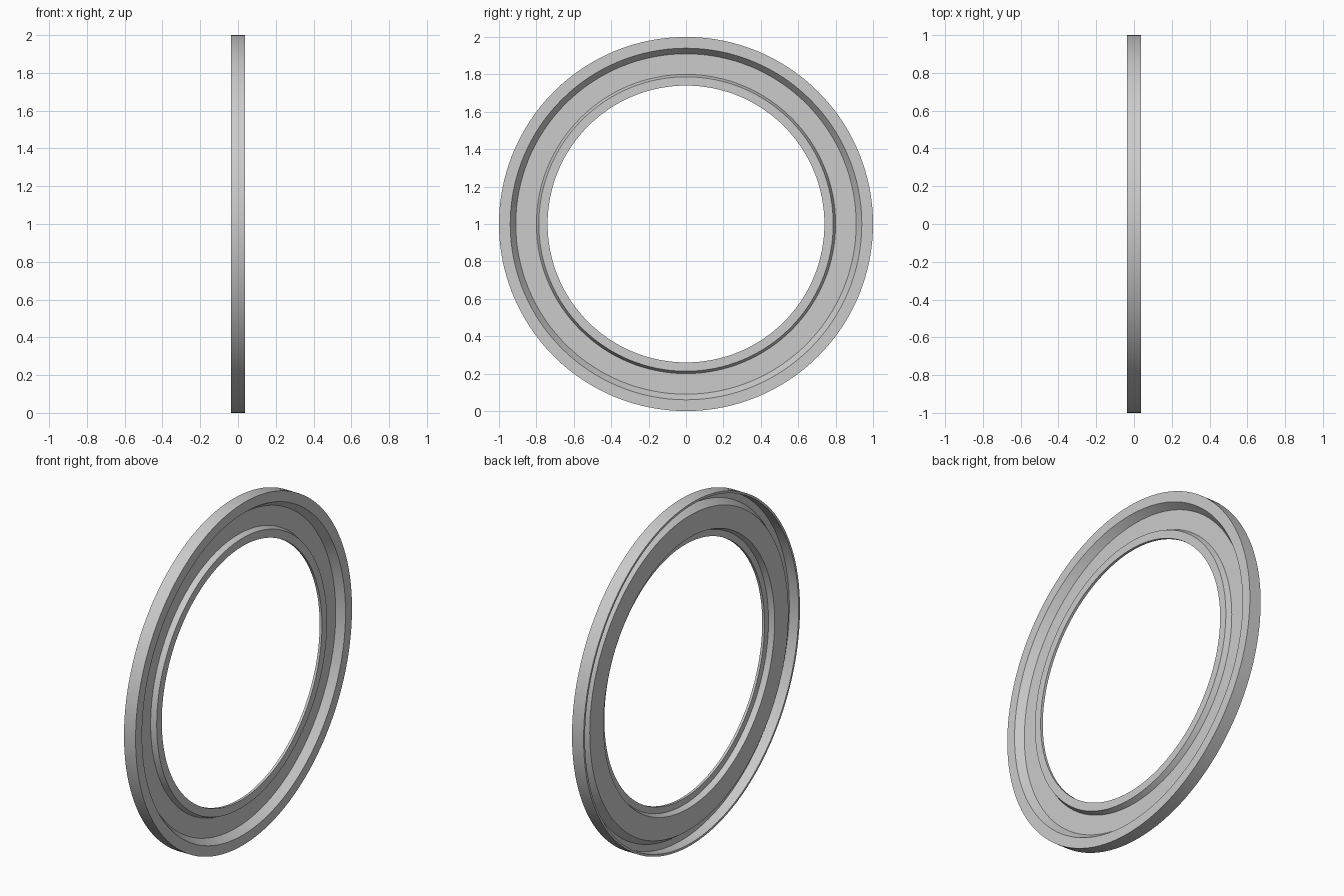
import bpy, bmesh, math

if "Cube" in bpy.data.objects:
    bpy.data.objects.remove(bpy.data.objects["Cube"])

SEGMENTS = 128

# Cross-section of the pressed sheet ring: (x, radius)
profile = [
    # front (+x) side, from outer edge to hole
    (0.0375, 1.0), (0.0375, 0.94), (-0.005, 0.91), (-0.005, 0.80),
    (0.025, 0.787), (0.025, 0.74),
    # back (-x) side, from hole to the turned-back outer flange
    (0.010, 0.74), (0.010, 0.777), (-0.020, 0.790), (-0.020, 0.918),
    (0.0225, 0.948), (0.0225, 0.987), (-0.0375, 0.987), (-0.0375, 1.0),
]

# Spin the section around the x axis
bm = bmesh.new()
rings = []
for i in range(SEGMENTS):
    a = 2 * math.pi * i / SEGMENTS
    rings.append([bm.verts.new((x, r * math.cos(a), 1 + r * math.sin(a)))
                  for x, r in profile])
n = len(profile)
for i in range(SEGMENTS):
    p, q = rings[i], rings[(i + 1) % SEGMENTS]
    for j in range(n):
        k = (j + 1) % n
        bm.faces.new((p[j], p[k], q[k], q[j]))
bmesh.ops.recalc_face_normals(bm, faces=bm.faces[:])

mesh = bpy.data.meshes.new("pressed_ring")
bm.to_mesh(mesh)
bm.free()
ring = bpy.data.objects.new("pressed_ring", mesh)
bpy.context.collection.objects.link(ring)

# Plain grey metal
grey = bpy.data.materials.new("plain_grey")
grey.diffuse_color = (0.6, 0.6, 0.6, 1)
grey.use_nodes = True
grey.node_tree.nodes["Principled BSDF"].inputs["Base Color"].default_value = grey.diffuse_color
mesh.materials.append(grey)

# Smooth around the ring, sharp at the folds
bpy.context.view_layer.objects.active = ring
ring.select_set(True)
bpy.ops.object.shade_smooth_by_angle(angle=math.radians(25))
